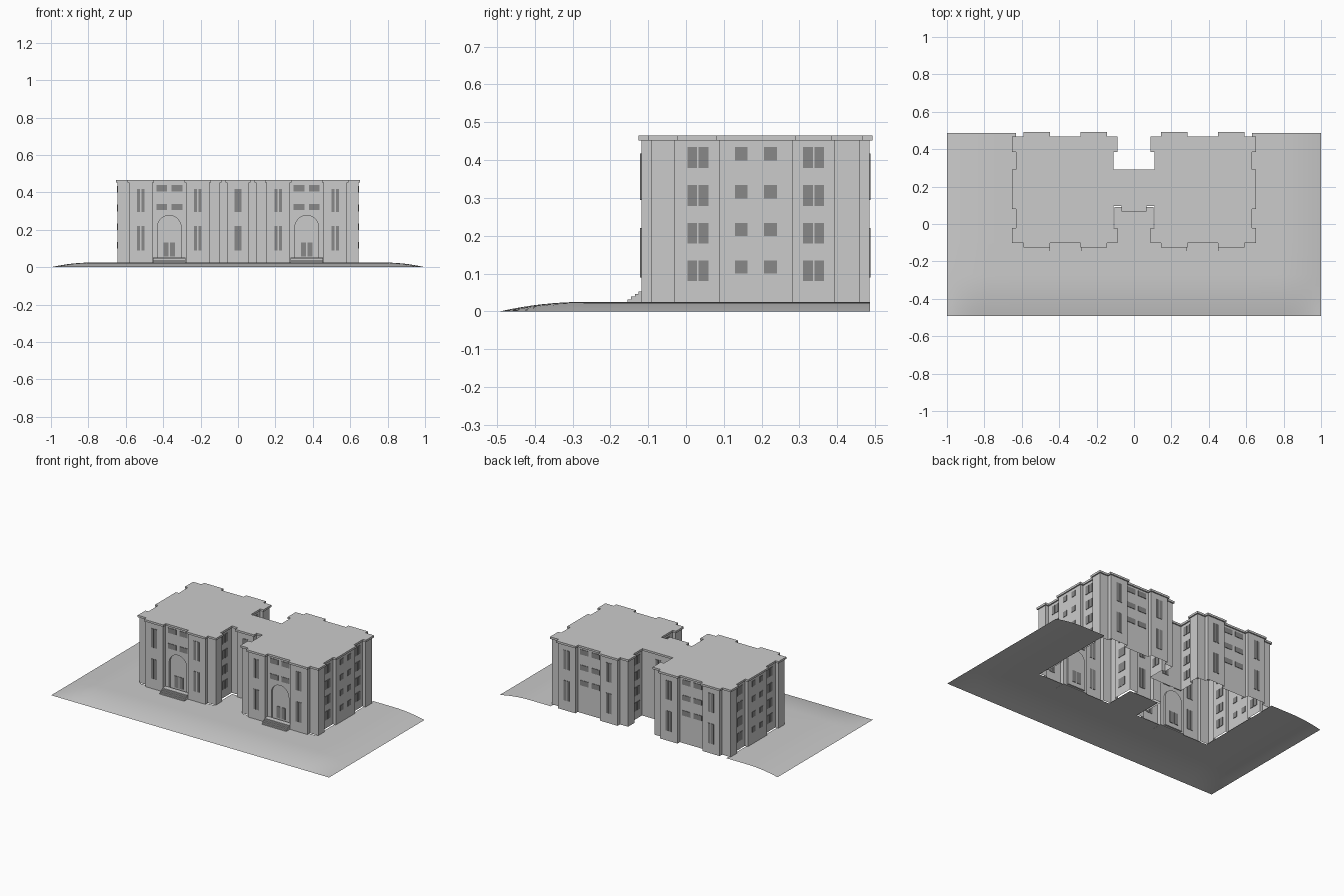
import bpy, bmesh, math

if "Cube" in bpy.data.objects:
    bpy.data.objects.remove(bpy.data.objects["Cube"])

def material(name, v):
    m = bpy.data.materials.new(name)
    m.diffuse_color = (v, v, v, 1)
    m.use_nodes = True
    m.node_tree.nodes["Principled BSDF"].inputs["Base Color"].default_value = m.diffuse_color
    return m

GREY = material("light grey", 0.60)
DARK = material("window grey", 0.25)

def finish(name, bm, mat):
    bmesh.ops.recalc_face_normals(bm, faces=bm.faces[:])
    me = bpy.data.meshes.new(name)
    bm.to_mesh(me)
    bm.free()
    me.materials.append(mat)
    ob = bpy.data.objects.new(name, me)
    bpy.context.collection.objects.link(ob)
    return ob

def box(bm, x0, x1, y0, y1, z0, z1):
    v = [bm.verts.new((x, y, z)) for z in (z0, z1)
         for x, y in ((x0, y0), (x1, y0), (x1, y1), (x0, y1))]
    for f in ((3, 2, 1, 0), (4, 5, 6, 7), (0, 1, 5, 4), (1, 2, 6, 5), (2, 3, 7, 6), (3, 0, 4, 7)):
        bm.faces.new([v[i] for i in f])

def prism(bm, pts, d):
    """Close a loop of 3D points and extrude it by vector d."""
    f = bm.faces.new([bm.verts.new(p) for p in pts])
    r = bmesh.ops.extrude_face_region(bm, geom=[f])
    bmesh.ops.translate(bm, vec=d, verts=[e for e in r["geom"] if isinstance(e, bmesh.types.BMVert)])

# Building footprint, right half from front centre to back centre
half = [(.06, .075), (.06, .104), (.118, .104), (.118, -.03), (.095, -.03), (.095, -.093),
        (.153, -.093), (.153, -.118), (.278, -.118), (.278, -.093), (.457, -.093), (.457, -.118),
        (.582, -.118), (.582, -.093), (.643, -.093), (.643, -.03), (.622, -.03), (.622, .087)]
back = [(.622, .283), (.622, .393), (.643, .393), (.643, .46), (.582, .46), (.582, .485),
        (.457, .485), (.457, .46), (.278, .46), (.278, .485), (.153, .485), (.153, .46),
        (.095, .46), (.095, .393), (.118, .393), (.118, .283)]
half += [(.643, .087), (.643, .283)] + back
outline = half + [(-x, y) for x, y in reversed(half)]

def offset(pts, d):
    out = []
    for i, (x, y) in enumerate(pts):
        nx = ny = 0
        for a, b in ((pts[i - 1], (x, y)), ((x, y), pts[(i + 1) % len(pts)])):
            dx, dy = b[0] - a[0], b[1] - a[1]
            n = math.hypot(dx, dy)
            if n > 1e-6:
                nx += dy / n
                ny -= dx / n
        # straight joints count once
        out.append((x + d * max(-1, min(1, nx)), y + d * max(-1, min(1, ny))))
    return out

# Walls, with an arched niche cut round each entrance
bm = bmesh.new()
prism(bm, [(x, y, .025) for x, y in outline], (0, 0, .43))
walls = finish("walls", bm, GREY)
bm = bmesh.new()
for s in (-1, 1):
    arch = [(s * .3675 + .063 * math.cos(math.pi * i / 16), -.11, .214 + .063 * math.sin(math.pi * i / 16))
            for i in range(17)]
    arch += [(s * .3675 - .063, -.11, .03), (s * .3675 + .063, -.11, .03)]
    prism(bm, arch, (0, .029, 0))
cutter = finish("niche_cutter", bm, GREY)
cutter.hide_render = True
mod = walls.modifiers.new("niches", "BOOLEAN")
mod.operation = "DIFFERENCE"
mod.solver = "EXACT"
mod.object = cutter
bpy.context.view_layer.update()
done = bpy.data.meshes.new_from_object(walls.evaluated_get(bpy.context.evaluated_depsgraph_get()))
walls.modifiers.clear()
walls.data = done
bpy.data.objects.remove(cutter)
# the building is open underneath
bm = bmesh.new()
bm.from_mesh(done)
low = [f for f in bm.faces if f.normal.z < -.9 and f.calc_center_median().z < .027]
bmesh.ops.delete(bm, geom=low, context="FACES")
bm.to_mesh(done)
bm.free()

# Flat roof slab with a small overhang
bm = bmesh.new()
prism(bm, [(x, y, .452) for x, y in offset(outline, .008)], (0, 0, .013))
finish("roof", bm, GREY)

# Windows and doors as thin plates on the walls
bm = bmesh.new()
T = .003

def pane_y(x0, x1, y, z0, z1):      # on walls facing front or back
    for s in (-1, 1):
        a, b = sorted((s * x0, s * x1))
        box(bm, a, b, y - T, y + T, z0, z1)

def pane_x(x, y0, y1, z0, z1):      # on walls facing the sides
    for s in (-1, 1):
        box(bm, s * x - T, s * x + T, y0, y1, z0, z1)

for z0, z1 in ((.09, .22), (.294, .417)):
    for y in (-.118, .485):
        for c in (.52, .215):
            pane_y(c - .02, c - .003, y, z0, z1)
            pane_y(c + .003, c + .02, y, z0, z1)
    for y in (.075, .283):
        pane_y(.001, .02, y, z0, z1)
for y, rows in ((-.093, (.305, .406)), (.46, (.205, .305, .406))):
    for z in rows:
        for c in (.326, .408):
            pane_y(c - .029, c + .029, y, z, z + .033)
for top in (.135, .234, .334, .434):
    for c in (.0315, .3375):
        for x in (.622, .118):
            pane_x(x, c - .028, c - .002, top - .055, top)
            pane_x(x, c + .002, c + .028, top - .055, top)
    for c in (.146, .223):
        pane_x(.643, c - .017, c + .017, top - .035, top)
for a, b in ((.337, .364), (.371, .398)):
    pane_y(a, b, -.081, .057, .132)
finish("windows_and_doors", bm, DARK)

# Entrance steps
bm = bmesh.new()
for s in (-1, 1):
    for i in range(4):
        box(bm, s * .3675 - .088, s * .3675 + .088, -.155 + .01 * i, -.092,
            .0245, .032 + .007 * i)
finish("entrance_steps", bm, GREY)

# Ground sheet, sloping away at the front and sides, open under the building and rear court
def ease(t):
    t = max(0, min(1, t))
    return 1 - (1 - t) ** 2

xs = [.105, .36, .632, .78] + [.78 + .22 * i / 8 for i in range(1, 9)]
xs = [-x for x in reversed(xs)] + xs
ys = [-.492 + .222 * i / 8 for i in range(9)] + [-.1, .09, .3, .487]
bm = bmesh.new()
grid = [[bm.verts.new((x, y, .025 * ease((1 - abs(x)) / .22) * ease((y + .492) / .222)))
         for x in xs] for y in ys]
for j in range(len(ys) - 1):
    for i in range(len(xs) - 1):
        cx, cy = abs(xs[i] + xs[i + 1]) / 2, (ys[j] + ys[j + 1]) / 2
        inside = cx < .632 and cy > -.1 and not (cx < .105 and cy < .09)
        if not inside:
            bm.faces.new((grid[j][i], grid[j][i + 1], grid[j + 1][i + 1], grid[j + 1][i]))
bmesh.ops.delete(bm, geom=[v for v in bm.verts if not v.link_faces], context="VERTS")
for f in bm.faces:
    f.smooth = True
finish("ground", bm, GREY)
